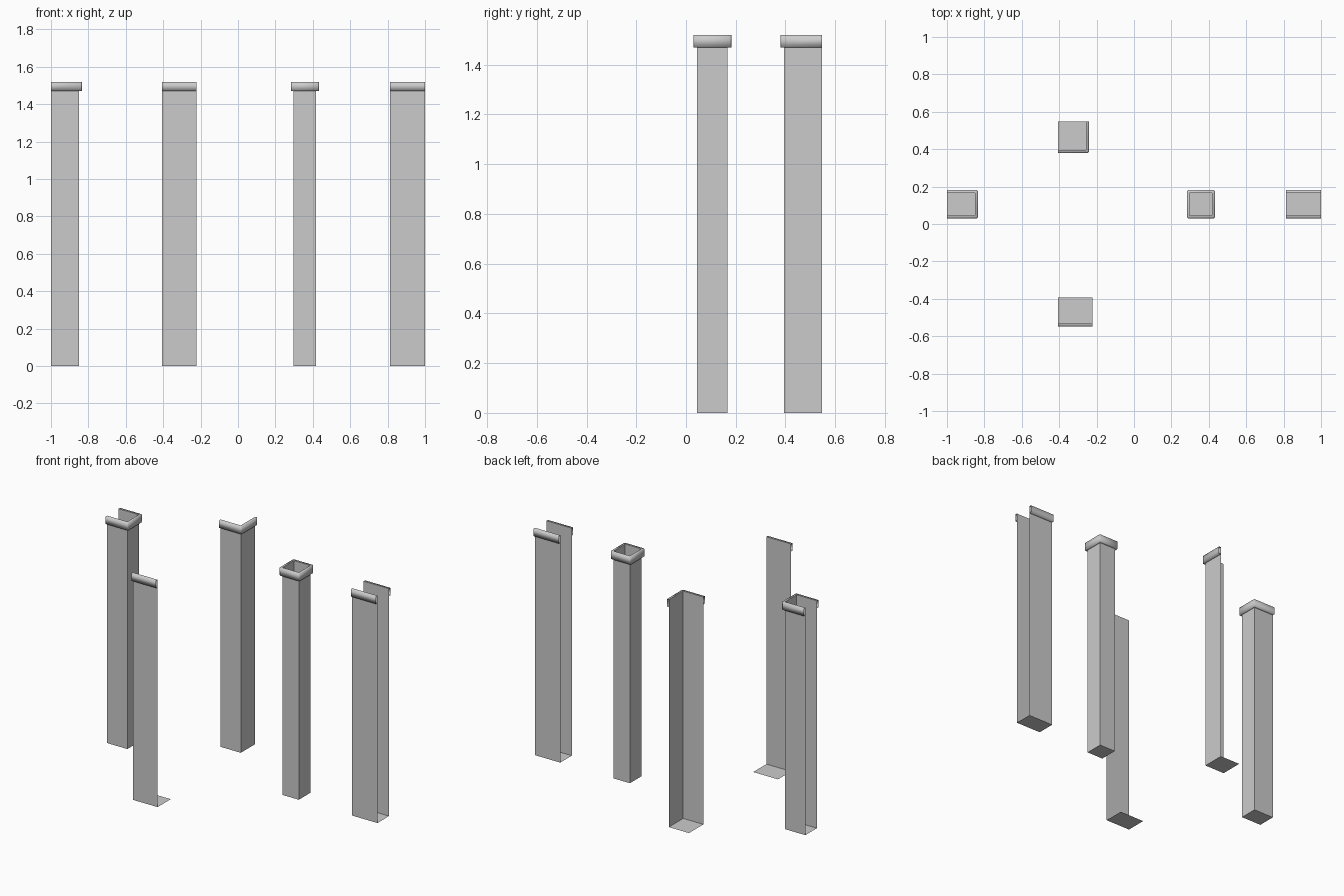
import bpy, bmesh
from mathutils import Vector

if "Cube" in bpy.data.objects:
    bpy.data.objects.remove(bpy.data.objects["Cube"])

TOP, CAP_LOW, OUT, SOFT = 1.52, 1.47, 0.015, 0.009


def finish(name, bm, smooth=False):
    bmesh.ops.remove_doubles(bm, verts=bm.verts, dist=1e-5)
    me = bpy.data.meshes.new(name)
    bm.to_mesh(me)
    bm.free()
    for p in me.polygons:
        p.use_smooth = smooth
    bpy.context.collection.objects.link(bpy.data.objects.new(name, me))


def quad(bm, *pts):
    bm.faces.new([bm.verts.new(p) for p in pts])


def column(name, x0, x1, y0, y1, sides):
    """Sides run counter-clockwise: F(ront), R(ight), B(ack), L(eft)."""
    corner = {"F": (x0, y0), "R": (x1, y0), "B": (x1, y1), "L": (x0, y1)}
    normal = {"F": (0, -1), "R": (1, 0), "B": (0, 1), "L": (-1, 0)}
    order = "FRBL"
    at = lambda p, z: (p.x, p.y, z)

    # thin shaft walls and floor
    bm = bmesh.new()
    quad(bm, *[(*corner[s], 0) for s in "FLBR"])
    for s in sides:
        nxt = order[(order.index(s) + 1) % 4]
        a, b = Vector(corner[s]), Vector(corner[nxt])
        quad(bm, at(a, 0), at(b, 0), at(b, TOP), at(a, TOP))
    finish(name + "_shaft", bm)

    # projecting band around the top, with softened corners
    bm = bmesh.new()

    def band(a, b, oa, ob):
        quad(bm, at(a, CAP_LOW), at(b, CAP_LOW), at(ob, CAP_LOW), at(oa, CAP_LOW))
        quad(bm, at(oa, CAP_LOW), at(ob, CAP_LOW), at(ob, TOP), at(oa, TOP))
        quad(bm, at(oa, TOP), at(ob, TOP), at(b, TOP), at(a, TOP))

    for s in sides:
        i = order.index(s)
        prv, nxt = order[i - 1], order[(i + 1) % 4]
        a, b, n = Vector(corner[s]), Vector(corner[nxt]), Vector(normal[s])
        oa, ob = a + n * OUT, b + n * OUT
        if prv in sides:
            oa += Vector(normal[prv]) * SOFT
        if nxt in sides:
            m = Vector(normal[nxt])
            ob += m * SOFT
            band(b, b, ob, b + m * OUT + n * SOFT)
        band(a, b, oa, ob)
    # collapse the zero-length inner edges at the corners
    finish(name + "_cap", bm, True)


column("left_column", -1.0, -0.85, 0.045, 0.167, "FRB")
column("back_column", -0.405, -0.256, 0.395, 0.547, "FR")
column("front_column", -0.405, -0.222, -0.532, -0.393, "F")
column("square_column", 0.298, 0.418, 0.045, 0.167, "FRBL")
column("right_column", 0.813, 1.0, 0.045, 0.167, "FB")
